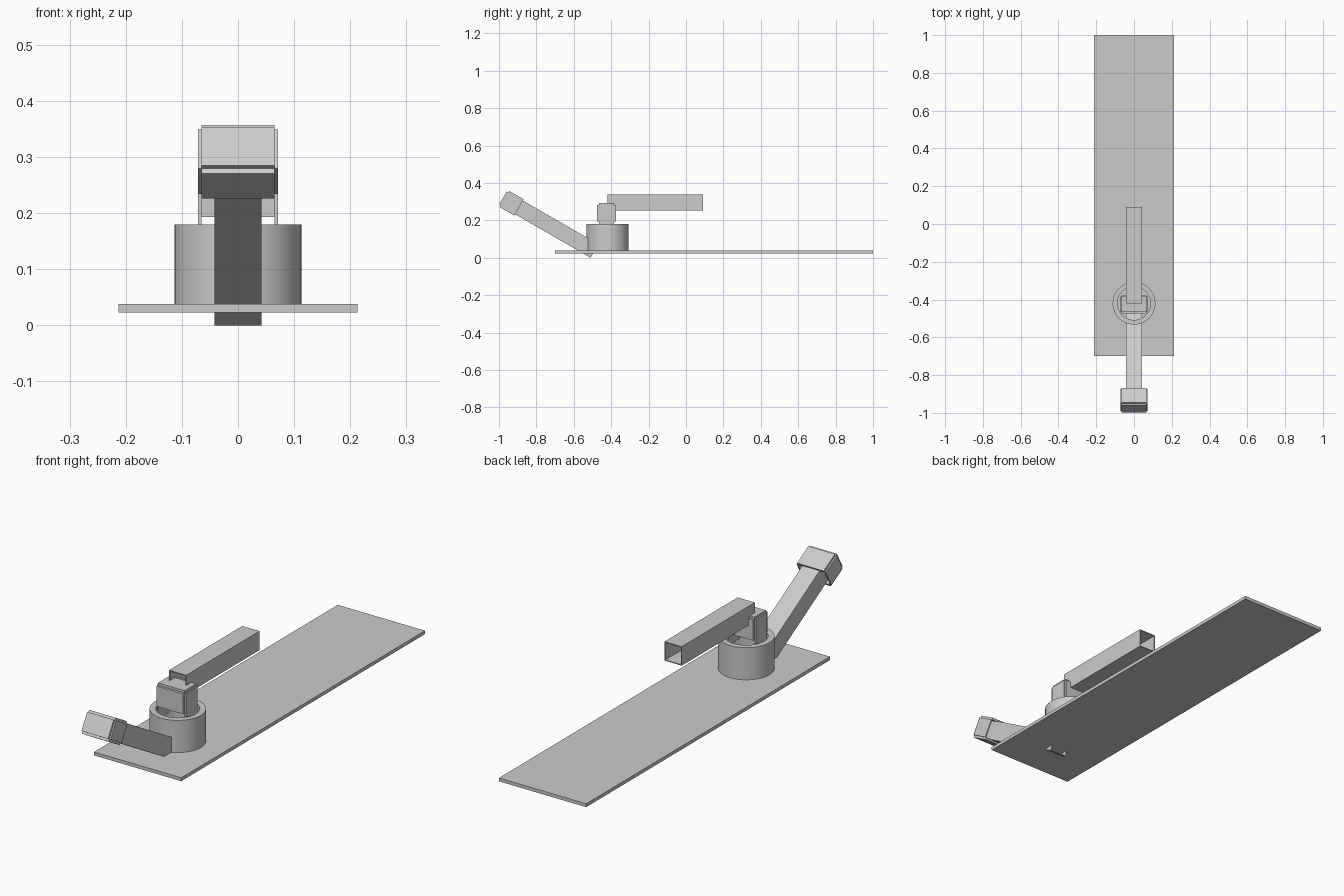
import bpy, bmesh, math
from mathutils import Matrix, Vector

cube = bpy.data.objects.get("Cube")
if cube:
    bpy.data.objects.remove(cube, do_unlink=True)

grey = bpy.data.materials.new("plain grey")
grey.use_nodes = True
COLOUR = (0.6, 0.6, 0.6, 1)
grey.diffuse_color = COLOUR
grey.node_tree.nodes["Principled BSDF"].inputs["Base Color"].default_value = COLOUR


def finish(name, bm, matrix=Matrix()):
    bmesh.ops.recalc_face_normals(bm, faces=bm.faces)
    mesh = bpy.data.meshes.new(name)
    bm.to_mesh(mesh)
    bm.free()
    mesh.materials.append(grey)
    obj = bpy.data.objects.new(name, mesh)
    bpy.context.collection.objects.link(obj)
    obj.matrix_world = matrix
    return obj


def add_box(bm, low, high):
    low, high = Vector(low), Vector(high)
    place = Matrix.Translation((low + high) / 2) @ Matrix.Diagonal((*(high - low), 1))
    bmesh.ops.create_cube(bm, size=1, matrix=place)


def tube(name, sides, outer, inner, length, matrix, turn=0):
    """Open-ended pipe with a wall, running along local z."""
    bm = bmesh.new()
    rings = []
    for radius, z in ((outer, 0), (outer, length), (inner, length), (inner, 0)):
        angles = [turn + math.tau * i / sides for i in range(sides)]
        rings.append([bm.verts.new((radius * math.cos(a), radius * math.sin(a), z))
                      for a in angles])
    for k in range(4):
        a, b = rings[k], rings[(k + 1) % 4]
        for i in range(sides):
            j = (i + 1) % sides
            bm.faces.new((a[i], a[j], b[j], b[i]))
    return finish(name, bm, matrix)


def square_tube(name, length, matrix):
    root = math.sqrt(2)
    return tube(name, 4, 0.042 * root, 0.038 * root, length, matrix, math.pi / 4)


def socket(name, matrix, leg=0.0):
    """Cap open at local -z, made of wall plates with stepped corners."""
    bm = bmesh.new()
    h, s, t, w = 0.05, 0.01, 0.01, 0.065
    add_box(bm, (-w, -h + s, h - t), (w, h - s, h))
    for side in (-1, 1):
        y = sorted((side * h, side * (h - t)))
        add_box(bm, (-w, y[0], -h), (w, y[1], h - s))
        x = sorted((side * w, side * 0.071))
        add_box(bm, (x[0], -h + s, -h - leg), (x[1], h - s, h - s))
    return finish(name, bm, matrix)


# Base plate
bm = bmesh.new()
add_box(bm, (-0.213, -0.70, 0.023), (0.213, 1.0, 0.038))
finish("base_plate", bm)

# Round cup on the plate
cup = tube("cup", 64, 0.113, 0.088, 0.142, Matrix.Translation((0, -0.42, 0.038)))
bpy.context.view_layer.objects.active = cup
cup.select_set(True)
bpy.ops.object.shade_smooth_by_angle(angle=math.radians(30))

# Mount and horizontal handle
socket("handle_mount", Matrix.Translation((0, -0.425, 0.243)), leg=0.06)
along_y = Matrix.Rotation(math.radians(-90), 4, "X")
square_tube("handle", 0.51, Matrix.Translation((0, -0.42, 0.296)) @ along_y)

# Slanted spout and its end cap
tilt = Matrix.Rotation(math.radians(60), 4, "X")
spout = Matrix.Translation((0, -0.489, 0.036)) @ tilt
square_tube("spout", 0.51, spout)
socket("spout_cap", spout @ Matrix.Translation((0, 0, 0.516)))
